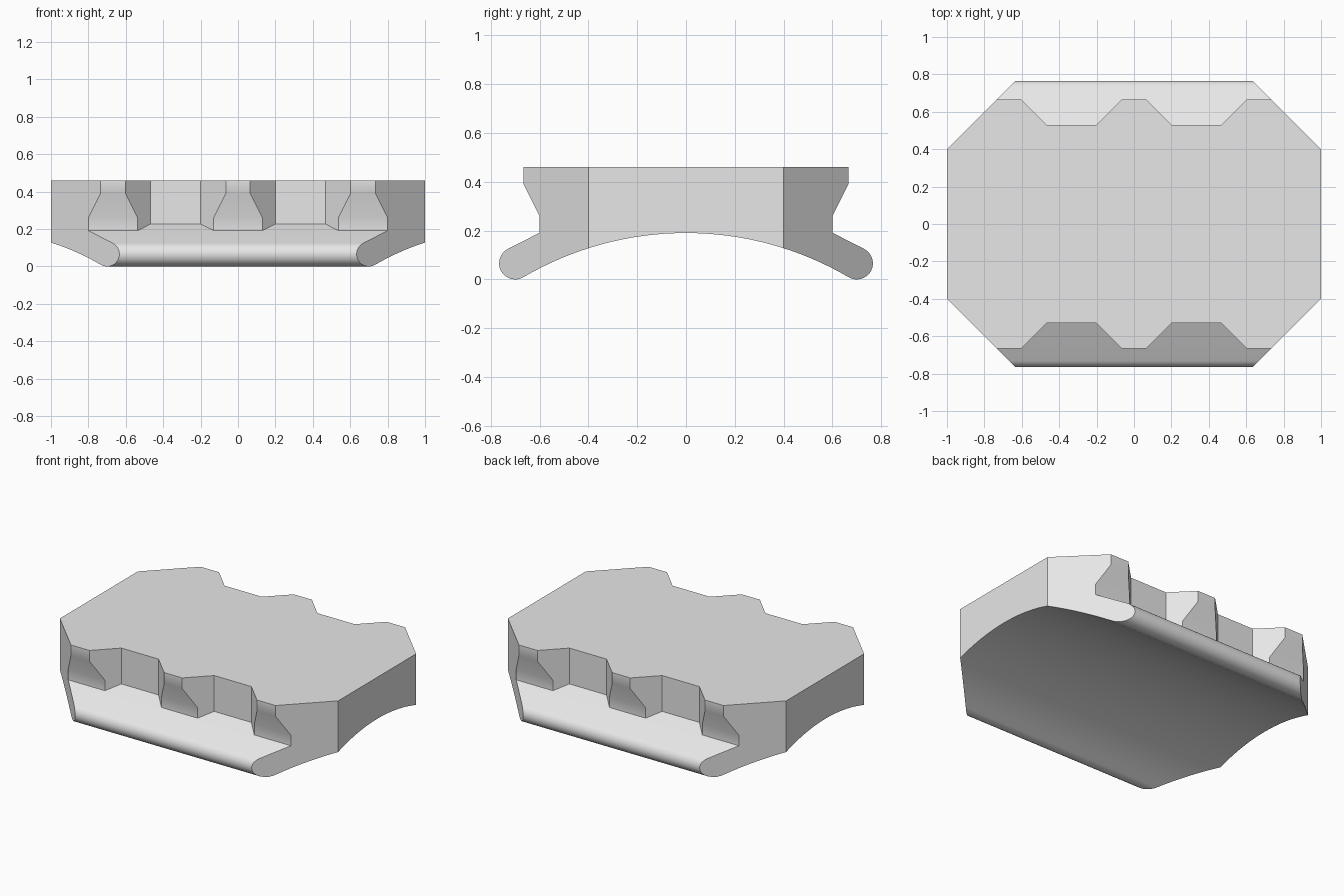
import bpy
import bmesh
from math import cos, sin, radians, atan2, hypot
from mathutils import Vector

cube = bpy.data.objects.get("Cube")
if cube:
    bpy.data.objects.remove(cube, do_unlink=True)

grey = bpy.data.materials.new("plain grey")
grey.use_nodes = True
colour = (0.8, 0.8, 0.8, 1)
grey.diffuse_color = colour
grey.node_tree.nodes["Principled BSDF"].inputs["Base Color"].default_value = colour


def prism(name, points, depth):
    """Closed solid made by sweeping a loop of 3D points along depth."""
    bm = bmesh.new()
    face = bm.faces.new([bm.verts.new(p) for p in points])
    swept = bmesh.ops.extrude_face_region(bm, geom=[face])
    moved = [g for g in swept["geom"] if isinstance(g, bmesh.types.BMVert)]
    bmesh.ops.translate(bm, vec=Vector(depth), verts=moved)
    bmesh.ops.recalc_face_normals(bm, faces=bm.faces)
    mesh = bpy.data.meshes.new(name)
    bm.to_mesh(mesh)
    bm.free()
    mesh.materials.append(grey)
    obj = bpy.data.objects.new(name, mesh)
    bpy.context.collection.objects.link(obj)
    return obj


def bar(name, half, length):
    """Profile mirrored in y, swept along x."""
    loop = half + [(-y, z) for y, z in reversed(half) if y > 1e-6]
    return prism(name, [(-length / 2, y, z) for y, z in loop], (length, 0, 0))


def combine(target, tool, operation):
    """Apply a boolean and discard the tool."""
    tool.hide_render = True
    mod = target.modifiers.new(operation, "BOOLEAN")
    mod.operation = operation
    mod.solver = "EXACT"
    mod.object = tool
    bpy.context.view_layer.objects.active = target
    bpy.ops.object.modifier_apply(modifier=mod.name)
    bpy.data.objects.remove(tool, do_unlink=True)


# Arched base with rounded lips: the arch runs tangent into each lip
TOP, LIP_Y, LIP_R = 0.46, 0.70, 0.066
ARCH_Z, ARCH_R = -1.128, 1.318
end = atan2(LIP_R - ARCH_Z, LIP_Y)
start = radians(90)
steps = 16
half = []
for i in range(steps):
    a = start + (end - start) * i / steps
    half.append((ARCH_R * cos(a), ARCH_Z + ARCH_R * sin(a)))
lip_start, lip_end = end - radians(180), radians(63)
for i in range(steps + 1):
    a = lip_start + (lip_end - lip_start) * i / steps
    half.append((LIP_Y + LIP_R * cos(a), LIP_R + LIP_R * sin(a)))
half.append((0.53, 0.227))
base = bar("arched_base", half, 2.4)

# Upper block with undercut sides
block = bar("body", [(0, 0.21), (0.4, 0.2), (0.6, 0.15), (0.6, 0.26),
                     (0.665, 0.39), (0.665, TOP)], 2.2)

# Four tapered notches leave three teeth on each side
for sx in (-1, 1):
    for sy in (-1, 1):
        plan = [(0.2, 0.53), (0.467, 0.53), (0.737, 0.8), (-0.07, 0.8)]
        notch = prism("notch_cutter", [(sx * x, sy * y, -0.2) for x, y in plan], (0, 0, 1))
        combine(block, notch, "DIFFERENCE")

combine(block, base, "UNION")

# Trim the plan to an octagon with cut corners
plan = [(1, -0.4), (1, 0.4), (0.4, 1), (-0.4, 1),
        (-1, 0.4), (-1, -0.4), (-0.4, -1), (0.4, -1)]
outline = prism("outline_cutter", [(x, y, -0.2) for x, y in plan], (0, 0, 1))
combine(block, outline, "INTERSECT")

# Smooth the arch and lips, keep real corners crisp
bpy.ops.object.select_all(action="DESELECT")
block.select_set(True)
bpy.context.view_layer.objects.active = block
bpy.ops.object.shade_smooth_by_angle(angle=radians(30))
